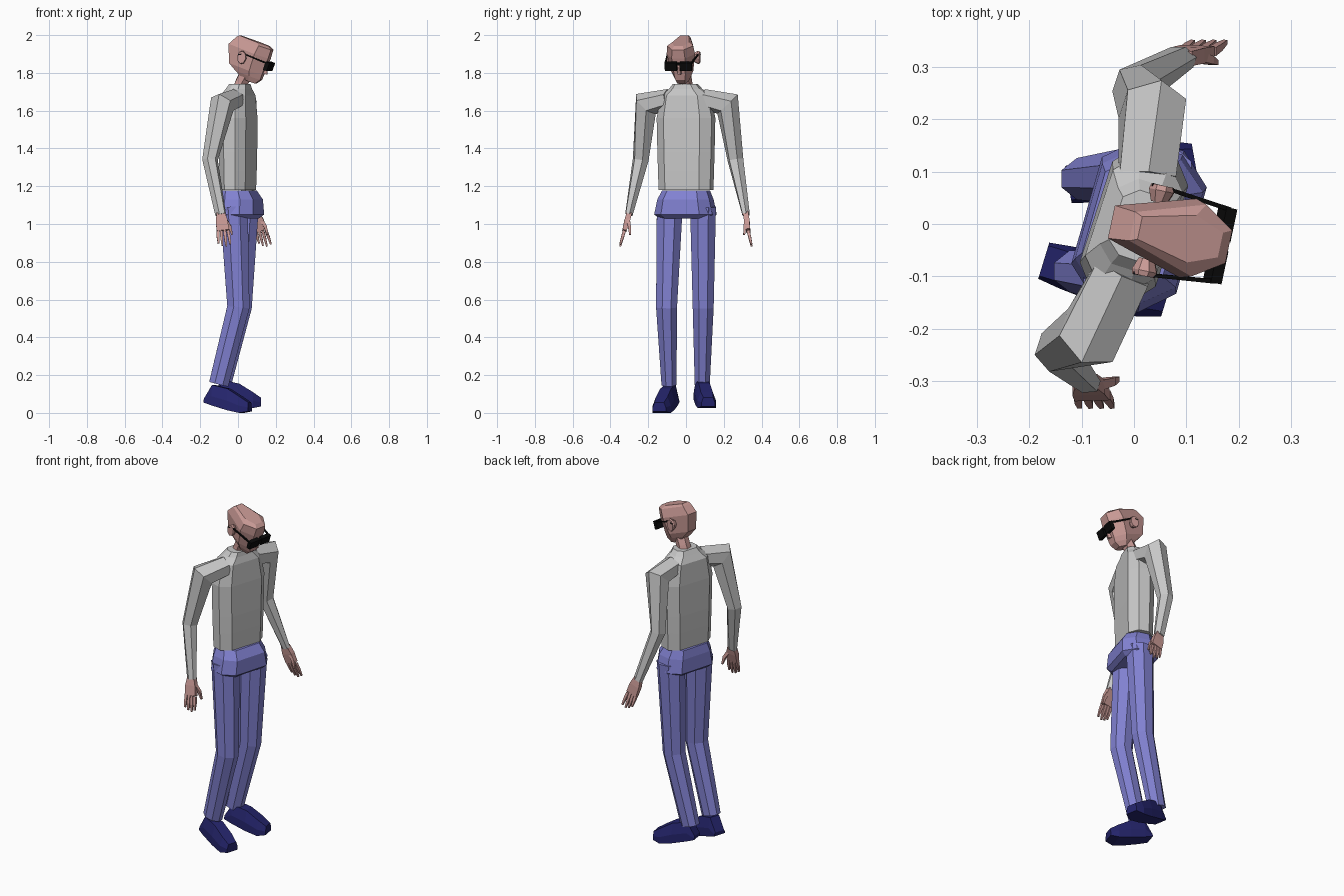
import bpy, bmesh, math
from mathutils import Vector, Matrix

cube = bpy.data.objects.get("Cube")
if cube:
    bpy.data.objects.remove(cube, do_unlink=True)


def material(name, rgb):
    m = bpy.data.materials.new(name)
    m.use_nodes = True
    m.diffuse_color = (*rgb, 1)
    bsdf = m.node_tree.nodes["Principled BSDF"]
    bsdf.inputs["Base Color"].default_value = (*rgb, 1)
    bsdf.inputs["Roughness"].default_value = 0.8
    return m


SKIN = material("skin", (0.58, 0.32, 0.30))
SHIRT = material("shirt_grey", (0.58, 0.58, 0.58))
TROUSERS = material("trouser_blue", (0.22, 0.22, 0.64))
SHOES = material("shoe_navy", (0.018, 0.018, 0.15))
BLACK = material("glasses_black", (0.003, 0.003, 0.003))


def build(name, lofts, mat, matrix=Matrix()):
    """One flat-shaded object from lofts; each loft is a list of equal rings."""
    bm = bmesh.new()
    for rings in lofts:
        rows = [[bm.verts.new(matrix @ Vector(p)) for p in r] for r in rings]
        n = len(rows[0])
        for a, b in zip(rows, rows[1:]):
            for i in range(n):
                j = (i + 1) % n
                bm.faces.new((a[i], a[j], b[j], b[i]))
        bm.faces.new(rows[0][::-1])
        bm.faces.new(rows[-1])
    bmesh.ops.recalc_face_normals(bm, faces=bm.faces)
    me = bpy.data.meshes.new(name)
    bm.to_mesh(me)
    bm.free()
    me.materials.append(mat)
    ob = bpy.data.objects.new(name, me)
    bpy.context.collection.objects.link(ob)
    return ob


def tube(stations, sides, forward=(1, 0, 0)):
    """Rings along a path of (centre, forward radius, side radius)."""
    pts = [Vector(s[0]) for s in stations]
    rings = []
    for i, (c, ra, rb) in enumerate(stations):
        t = Vector()
        if i > 0:
            t += (pts[i] - pts[i - 1]).normalized()
        if i < len(pts) - 1:
            t += (pts[i + 1] - pts[i]).normalized()
        t.normalize()
        a = Vector(forward)
        a = (a - t * a.dot(t)).normalized()
        b = t.cross(a)
        angles = [2 * math.pi * (k + 0.5) / sides for k in range(sides)]
        rings.append([pts[i] + a * ra * math.cos(w) + b * rb * math.sin(w) for w in angles])
    return rings


def box(centre, size):
    c, s = Vector(centre), Vector(size) / 2
    return [[c + Vector((x * s.x, y * s.y, z * s.z))
             for x, y in ((-1, -1), (1, -1), (1, 1), (-1, 1))] for z in (-1, 1)]


def octagon(z, hw, hd, cx=0.0):
    """Body section: broad flat front and back, narrow sides."""
    fw, fd = hw * 0.66, hd * 0.42
    return [(x + cx, y, z) for x, y in (
        (hd, -fw), (hd, fw), (fd, hw), (-fd, hw),
        (-hd, fw), (-hd, -fw), (-fd, -hw), (fd, -hw))]


# Shirt body with collar
torso_sections = [
    (1.18, .143, .070, 0), (1.28, .146, .073, 0), (1.38, .149, .075, 0),
    (1.56, .153, .076, 0), (1.68, .130, .070, 0), (1.715, .085, .055, .005),
    (1.74, .065, .046, .01)]
build("shirt_body", [[octagon(*s) for s in torso_sections]], SHIRT,
      Matrix.Rotation(math.radians(-18), 4, 'Z'))

# Trouser seat
seat_sections = [(1.03, .135, .080, .01), (1.05, .160, .104, .01),
                 (1.13, .143, .100, .01), (1.178, .122, .080, 0)]
build("trouser_seat", [[octagon(*s) for s in seat_sections]], TROUSERS,
      Matrix.Rotation(math.radians(-16), 4, 'Z'))

# Trouser legs
legs = {
    "right": ((-.022, -.086, 1.09), (.002, -.103, .56), (-.102, -.090, .152)),
    "left": ((.036, .090, 1.09), (.014, .091, .56), (-.088, .086, .152)),
}
for side, (hip, knee, ankle) in legs.items():
    build(side + "_trouser_leg",
          [tube([(hip, .080, .074), (knee, .064, .060), (ankle, .056, .043)], 8)], TROUSERS)

# Sleeves
arms = {
    "right": ((-.02, -.09, 1.66), (-.083, -.212, 1.635), (-.148, -.240, 1.34), (-.092, -.302, 1.05)),
    "left": ((.025, .09, 1.66), (.035, .220, 1.635), (.000, .262, 1.34), (.092, .318, 1.05)),
}
for side, (inner, shoulder, elbow, wrist) in arms.items():
    build(side + "_sleeve", [tube([
        (inner, .062, .055), (shoulder, .066, .076),
        (elbow, .042, .044), (wrist, .031, .021)], 6, (.95, -.31, 0))], SHIRT)

# Hands: palm, four fingers and a thumb
hands = {
    "right": ((-.092, -.300, 1.06), (-.080, -.326, .965), (-.072, -.348, .885)),
    "left": ((.090, .316, 1.06), (.122, .329, .965), (.143, .347, .885)),
}
for side, (wrist, knuckle, tip) in hands.items():
    w, k, t = Vector(wrist), Vector(knuckle), Vector(tip)
    inward = Vector((0, 1 if side == "right" else -1, 0))
    parts = [tube([(w, .030, .020), (w.lerp(k, .45), .044, .021), (k, .047, .016)], 4)]
    for i in range(4):
        off = Vector((-.027 + .018 * i, 0, 0))
        drop = Vector((0, 0, (.012, 0, -.004, .008)[i]))
        mid = k.lerp(t, .5) + off * 1.1 + drop * .5
        parts.append(tube([(k + off, .011, .012), (mid, .010, .010),
                           (t + off * 1.15 + drop, .006, .006)], 4))
    base = w.lerp(k, .3) + Vector((.015, 0, 0))
    parts.append(tube([(base, .014, .014),
                       (base + Vector((.030, 0, -.045)) + inward * .008, .012, .011),
                       (base + Vector((.042, 0, -.088)) + inward * .012, .006, .007)], 4))
    build(side + "_hand", parts, SKIN)

# Shoes: (distance from heel, bottom, top, half width low, half width high)
shoe_sections = [(0, .055, .075, .036, .030), (.045, .040, .148, .042, .030),
                 (.13, .015, .128, .048, .030), (.20, .0, .085, .050, .032),
                 (.245, .008, .055, .036, .026)]
shoes = {"right": ((-.172, -.070, 0), -17, 0), "left": ((-.125, .075, 0), 10, .026)}
for side, (heel, yaw, lift) in shoes.items():
    rings = []
    for s, lo, hi, wl, wh in shoe_sections:
        m = lo + .45 * (hi - lo)
        rings.append([(s, y, z + lift) for y, z in (
            (-wl, lo), (wl, lo), (wl, m), (wh, hi), (-wh, hi), (-wl, m))])
    build(side + "_shoe", [rings], SHOES,
          Matrix.Translation(heel) @ Matrix.Rotation(math.radians(yaw), 4, 'Z'))

# Neck
build("neck", [tube([((.005, .0, 1.70), .044, .040), ((.02, -.003, 1.75), .038, .036),
                     ((.055, -.015, 1.82), .040, .038)], 6)], SKIN)

# Head, turned a little to its right and bowed forward
HEAD = (Matrix.Translation((.07, -.02, 1.88)) @ Matrix.Rotation(math.radians(-12), 4, 'Z')
        @ Matrix.Rotation(math.radians(20), 4, 'Y'))
# (height, back, front, widest position, half widths at back, middle, front)
head_sections = [(-.120, .000, .070, .035, .020, .032, .022),
                 (-.092, -.050, .090, .030, .028, .048, .026),
                 (-.065, -.098, .091, .025, .030, .060, .030),
                 (.030, -.134, .094, .025, .032, .077, .036),
                 (.078, -.108, .092, .030, .028, .070, .032),
                 (.091, -.097, .070, .010, .022, .046, .024)]
head_rings = [[(bk, -b, z), (m, -w, z), (fr, -g, z), (fr, g, z), (m, w, z), (bk, b, z)]
              for z, bk, fr, m, b, w, g in head_sections]
nose = [[(.085, -.014, -.058), (.112, -.006, -.054), (.112, .006, -.054), (.085, .014, -.058)],
        [(.085, -.008, -.005), (.096, -.004, -.005), (.096, .004, -.005), (.085, .008, -.005)]]
build("head", [head_rings, nose], SKIN, HEAD)

# Ears
for side, s in (("right", -1), ("left", 1)):
    rings = [[(-.033 + .026 * r * math.cos(a) - .004 * math.sin(a), s * y,
               -.010 + .036 * r * math.sin(a))
              for a in [k * math.pi / 4 for k in range(8)]]
             for y, r in ((.055, .65), (.078, 1), (.088, .9))]
    build(side + "_ear", [rings], SKIN, HEAD)

# Glasses: two lenses, bridge and temple arms hooked over the ears
glasses = [box((.108, 0, .004), (.012, .03, .012))]
for s in (-1, 1):
    glasses.append(box((.106, s * .041, -.010), (.022, .064, .046)))
    glasses.append(tube([((.105, s * .070, .006), .006, .006),
                         ((-.030, s * .084, .012), .005, .005),
                         ((-.056, s * .086, -.004), .004, .004)], 4, (0, 0, 1)))
build("glasses", glasses, BLACK, HEAD)
